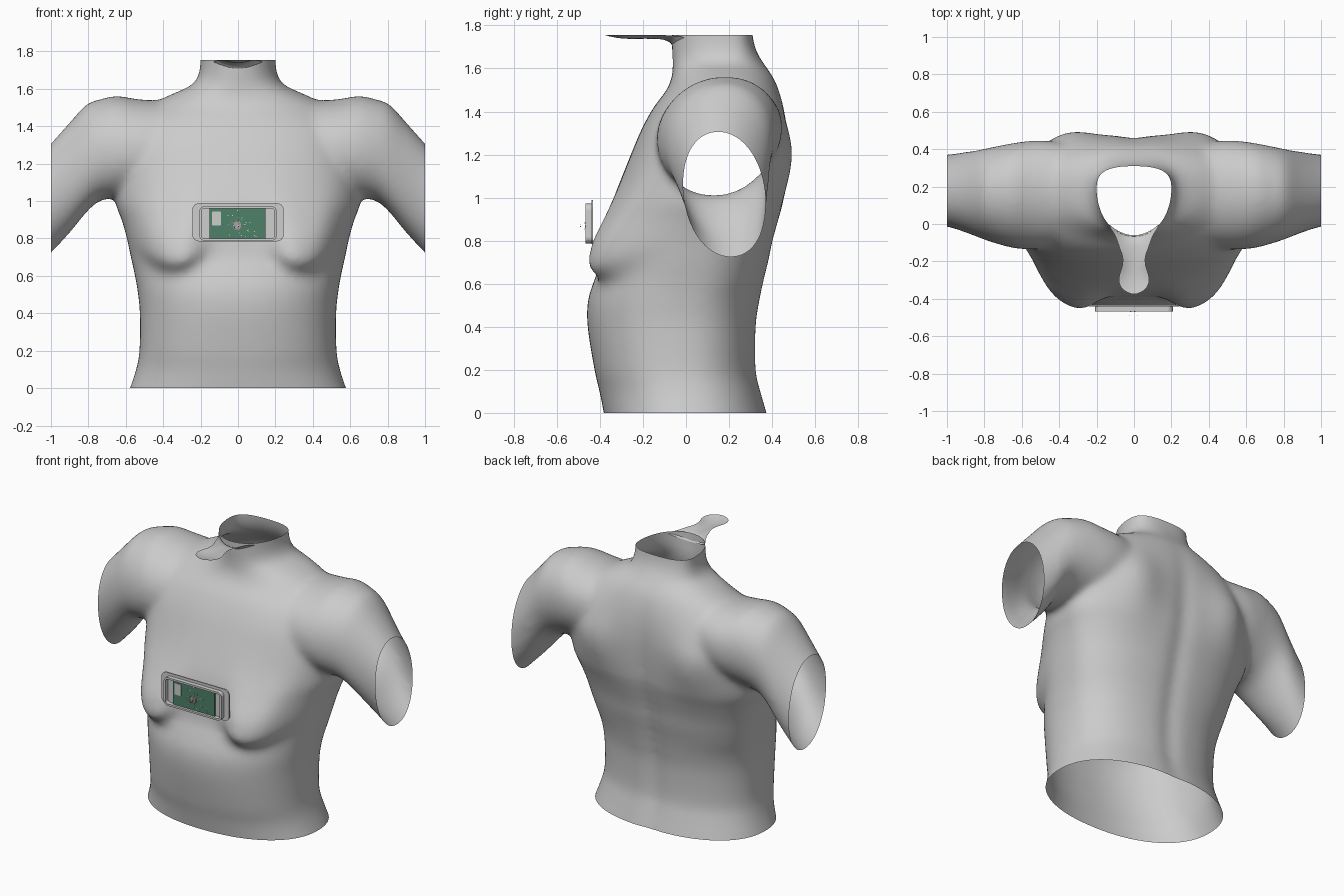
import bpy, bmesh, math, random
from mathutils import Matrix, Vector

if "Cube" in bpy.data.objects:
    bpy.data.objects.remove(bpy.data.objects["Cube"])

random.seed(4)


def material(name, rgb):
    m = bpy.data.materials.new(name)
    m.diffuse_color = (*rgb, 1)
    m.use_nodes = True
    m.node_tree.nodes["Principled BSDF"].inputs["Base Color"].default_value = m.diffuse_color
    return m


SKIN = material("mannequin grey", (0.6, 0.6, 0.6))
SHELL = material("case light grey", (0.62, 0.62, 0.62))
GREEN = material("board green", (0.075, 0.215, 0.14))
CHIP = material("chip silver", (0.6, 0.62, 0.6))
PINK = material("small part rose", (0.42, 0.35, 0.35))


def finish(bm, name, mat, smooth=True):
    me = bpy.data.meshes.new(name)
    bm.to_mesh(me)
    bm.free()
    ob = bpy.data.objects.new(name, me)
    bpy.context.collection.objects.link(ob)
    me.materials.append(mat)
    if smooth:
        me.polygons.foreach_set("use_smooth", [True] * len(me.polygons))
    return ob


def superpow(v, n):
    return math.copysign(abs(v) ** (2 / n), v)


def bell(v, width, power=2):
    return math.exp(-abs(v / width) ** power)


def catmull(rows, steps=7):
    """Smoothly resample rows of section values."""
    out = []
    for i in range(len(rows) - 1):
        a, b, c, d = (rows[max(0, min(len(rows) - 1, i + k))] for k in (-1, 0, 1, 2))
        for s in range(steps):
            t = s / steps
            out.append([0.5 * (2 * q + (r - p) * t + (2 * p - 5 * q + 4 * r - w) * t * t
                               + (3 * q - p - 3 * r + w) * t ** 3)
                        for p, q, r, w in zip(a, b, c, d)])
    return out + [list(rows[-1])]


def loft(bm, rings):
    loops = [[bm.verts.new(p) for p in ring] for ring in rings]
    n = len(loops[0])
    for a, b in zip(loops, loops[1:]):
        for i in range(n):
            j = (i + 1) % n
            bm.faces.new((a[i], a[j], b[j], b[i]))
    bm.faces.new(loops[0][::-1])
    bm.faces.new(loops[-1])


ANGLES = [2 * math.pi * i / 120 for i in range(120)]
bm = bmesh.new()

# Trunk and neck sections: height, half width, front y, back y, y of widest point, squareness front / back
trunk = [(-.12, .62, -.36, .41, .0, 2.2, 2.3), (0, .578, -.382, .378, .0, 2.2, 2.3),
         (.1, .545, -.402, .35, -.01, 2.2, 2.3), (.2, .527, -.425, .328, -.02, 2.3, 2.3),
         (.4, .525, -.457, .328, -.02, 2.3, 2.4), (.52, .537, -.456, .345, 0, 2.35, 2.4),
         (.62, .555, -.425, .365, .03, 2.4, 2.5), (.7, .573, -.395, .385, .05, 2.45, 2.5),
         (.8, .594, -.382, .405, .08, 2.45, 2.5), (.9, .622, -.362, .432, .11, 2.4, 2.5),
         (1.0, .655, -.335, .455, .14, 2.35, 2.5), (1.2, .65, -.256, .470, .17, 2.5, 2.6),
         (1.32, .61, -.205, .468, .17, 2.6, 2.5), (1.42, .56, -.15, .455, .18, 2.5, 2.3),
         (1.5, .49, -.09, .434, .19, 2.2, 2.1), (1.56, .38, -.066, .407, .2, 2.1, 2.1),
         (1.62, .25, -.062, .365, .2, 2.1, 2.2), (1.68, .21, -.065, .328, .2, 2.1, 2.5),
         (1.76, .201, -.068, .308, .2, 2.1, 2.7), (1.88, .201, -.07, .306, .2, 2.1, 2.7)]
rings = []
for z, w, f, b, mid, nf, nb in catmull(trunk):
    ring = []
    for a in ANGLES:
        c, x = abs(math.cos(a)), w * math.cos(a)
        if math.sin(a) > 0:      # back, with spine furrow and shoulder blades
            y = mid + (b - mid) * max(0, 1 - c ** nb) ** (1 / nb)
            y -= .018 * bell(x, .06) * bell(z - .7, .75, 4)
            y += .045 * bell(abs(x) - .35, .15) * bell(z - 1.19, .2)
        else:                    # front, with breasts
            y = mid + (f - mid) * max(0, 1 - c ** nf) ** (1 / nf)
            rise = z - .71 - 2.5 * (abs(x) - .34) ** 2
            drop = bell(rise, .22) if rise > 0 else bell(rise, .08, 3)
            y -= .105 * bell(abs(x) - .36, .17, 3) * drop
        ring.append((x, y, z))
    rings.append(ring)
loft(bm, rings)

# Shoulder and upper arm sections: x, top z, bottom z, front y, back y, lean
arm = [(.25, 1.52, 1.10, -.10, .40, .02), (.38, 1.535, 1.08, -.12, .43, .03), (.48, 1.54, 1.06, -.132, .445, .03),
       (.56, 1.548, 1.04, -.135, .443, .03), (.65, 1.563, 1.02, -.126, .43, .03), (.74, 1.543, 1.0, -.103, .414, .02),
       (.81, 1.517, .94, -.08, .40, .01), (.9, 1.42, .83, -.045, .385, -.015), (1.0, 1.308, .722, -.012, .369, -.03),
       (1.16, 1.13, .55, .015, .355, -.03)]
for side in (1, -1):
    rings = []
    for x, t, b, f, k, lean in catmull(arm):
        rings.append([(side * x, (f + k) / 2 + (k - f) / 2 * superpow(math.cos(a), 2.1) + lean * math.sin(a),
                       (t + b) / 2 + (t - b) / 2 * superpow(math.sin(a), 2.1)) for a in ANGLES])
    loft(bm, rings)
bmesh.ops.recalc_face_normals(bm, faces=bm.faces)

# Fuse into one skin, soften the joins, then cut the open ends
torso = finish(bm, "torso", SKIN)
fuse = torso.modifiers.new("fuse", 'REMESH')
fuse.mode, fuse.voxel_size, fuse.use_smooth_shade = 'VOXEL', 0.016, True
soft = torso.modifiers.new("soften", 'SMOOTH')
soft.factor, soft.iterations = 0.5, 24
fused = bpy.data.meshes.new_from_object(torso.evaluated_get(bpy.context.evaluated_depsgraph_get()))
torso.modifiers.clear()
bm = bmesh.new()
bm.from_mesh(fused)
for co, no in (((0, 0, 0), (0, 0, -1)), ((0, 0, 1.755), (0, 0, 1)),
               ((1, 0, 0), (1, 0, 0)), ((-1, 0, 0), (-1, 0, 0))):
    bmesh.ops.bisect_plane(bm, geom=bm.verts[:] + bm.edges[:] + bm.faces[:], plane_co=co,
                           plane_no=no, clear_outer=True)
bm.to_mesh(torso.data)
bm.free()
torso.data.polygons.foreach_set("use_smooth", [True] * len(torso.data.polygons))

# Chin flap: y, half width, centre z, edge z
flap = [(-.06, .13, 1.70, 1.74), (-.07, .125, 1.715, 1.748), (-.088, .105, 1.728, 1.752),
        (-.12, .082, 1.736, 1.755), (-.17, .062, 1.738, 1.755), (-.22, .062, 1.738, 1.755),
        (-.27, .077, 1.738, 1.755), (-.31, .08, 1.741, 1.755), (-.345, .064, 1.747, 1.755),
        (-.365, .036, 1.752, 1.755), (-.375, .008, 1.755, 1.755)]
bm = bmesh.new()
prev = None
for y, w, zc, ze in catmull(flap, 3):
    bend = 0.055 * min(1, max(0, 1 + (y + .06) / .07))     # wraps round the throat
    row = [bm.verts.new((w * k / 5, y + bend * (k / 5) ** 2, zc + (ze - zc) * (k / 5) ** 2))
           for k in range(-5, 6)]
    if prev:
        for i in range(10):
            bm.faces.new((prev[i], row[i], row[i + 1], prev[i + 1]))
    prev = row
finish(bm, "chin_flap", SKIN)


def outline(w, h, r):
    pts = []
    for q, (sx, sz) in enumerate(((1, 1), (-1, 1), (-1, -1), (1, -1))):
        for k in range(7):
            a = math.radians(90 * q + 15 * k)
            pts.append((sx * (w - r) + r * math.cos(a), sz * (h - r) + r * math.sin(a)))
    return pts


def slab(name, mat, cx, cz, w, h, r, y0, y1, wall=0):
    """Rounded upright plate, or a frame when wall is given."""
    bm = bmesh.new()
    ring = lambda pts, y: [bm.verts.new((cx + x, y, cz + z)) for x, z in pts]
    loops = [ring(outline(w, h, r), y) for y in (y0, y1)]
    if wall:
        inner = outline(w - wall, h - wall, max(r - wall, .004))
        loops += [ring(inner, y1), ring(inner, y0), loops[0]]
    for a, b in zip(loops, loops[1:]):
        for i in range(len(a)):
            j = (i + 1) % len(a)
            bm.faces.new((a[i], a[j], b[j], b[i]))
    if not wall:
        bm.faces.new(loops[0])
        bm.faces.new(loops[1])
    bmesh.ops.recalc_face_normals(bm, faces=bm.faces)
    return finish(bm, name, mat, False)


# Chest device: flange, raised frame, circuit board and parts
slab("case_flange", SHELL, 0, .887, .244, .102, .035, -.440, -.432)
slab("case_frame", SHELL, 0, .88, .208, .092, .03, -.468, -.440, .012)
slab("circuit_board", GREEN, -.002, .88, .150, .082, .003, -.452, -.444)
slab("battery_chip", CHIP, -.115, .907, .023, .037, .004, -.458, -.452)
slab("sensor_chip", PINK, -.005, .868, .02, .02, .01, -.459, -.452)


def specks(name, mat, count, spread_x, spread_z, y0, y1):
    bm = bmesh.new()
    for _ in range(count):
        p = Vector((random.gauss(-.003, spread_x), random.uniform(y0, y1), random.gauss(.87, spread_z)))
        p.x, p.z = max(-.14, min(.14, p.x)), max(.81, min(.95, p.z))
        s = random.uniform(.003, .006)
        bmesh.ops.create_cube(bm, size=1, matrix=Matrix.Translation(p) @ Matrix.Diagonal((s, .003, s, 1)))
    finish(bm, name, mat, False)


specks("board_parts", CHIP, 40, .05, .04, -.454, -.452)
specks("raised_parts", CHIP, 14, .016, .016, -.492, -.462)
